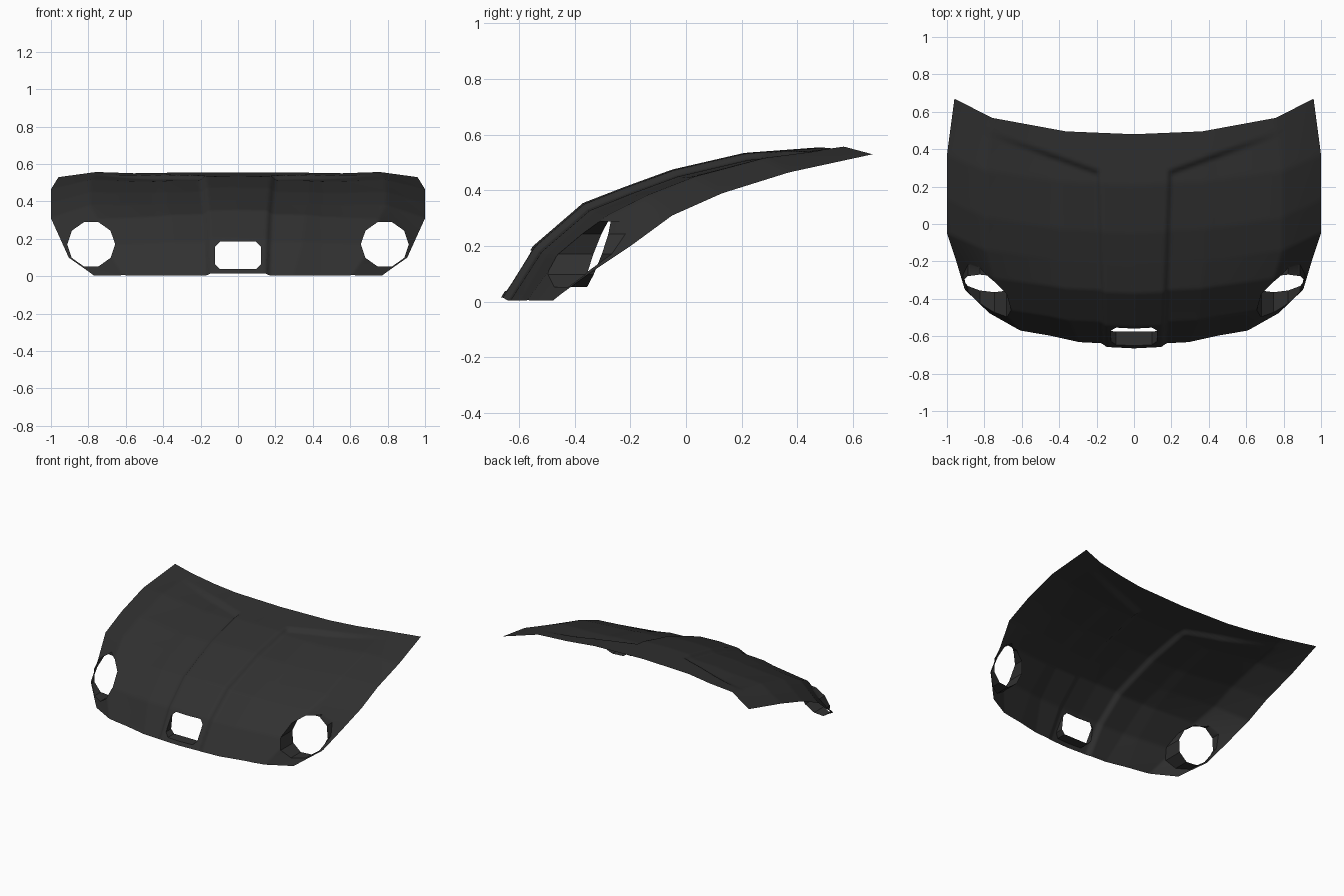
import bpy, bmesh, math
from mathutils import Vector

if "Cube" in bpy.data.objects:
    bpy.data.objects.remove(bpy.data.objects["Cube"])

NX, NV = 84, 84          # half-panel grid resolution


def lerp_table(keys, vals, q):
    for i in range(len(keys) - 1):
        if q <= keys[i + 1] or i == len(keys) - 2:
            f = (q - keys[i]) / (keys[i + 1] - keys[i])
            return vals[i] + (vals[i + 1] - vals[i]) * f


# Rows from nose to windscreen: centre y, z / edge x, y, z / lean of the normal
ROWS = [(-.665, .015, .77, -.48, .005, .85),
        (-.55, .20, .905, -.35, .10, .75),
        (-.37, .355, .95, -.20, .20, .5),
        (-.22, .413, 1.0, -.05, .31, .38),
        (-.05, .475, 1.0, .13, .39, .3),
        (.21, .535, 1.0, .37, .465, .2),
        (.48, .555, .96, .67, .53, .1)]
COLS = list(zip(*ROWS))
KEYS = [0, .17, .37, .5, .63, .8, 1]
T = [0, .38, .79, 1]


def surface(t, v):
    yc, zc, xe, ye, ze, lean = (lerp_table(KEYS, c, v) for c in COLS)
    x = t * xe
    y = yc + (ye - yc) * lerp_table(T, [0, .08, .46, 1], t)
    z = zc + (ze - zc) * lerp_table(T, [0, .05, .30, 1], t)
    # rear corner bulge
    z += .01 * max(0, 1 - abs(t - .79) / .21) * v ** 4
    # side panels sit below the raised centre spine and rear band
    d = min(x - (.165 + .035 * y), (.295 + (x - .2) * .36 - y) * .94)
    s = max(0, min(1, d / .035))
    dep = .022 * s * s * (3 - 2 * s) * max(0, min(1, (.8 - x) / .35))
    return Vector((x, y + dep * lean, max(.004, z - dep * math.sqrt(1 - lean * lean))))


bm = bmesh.new()
grid = [[bm.verts.new(surface(i / NX, j / NV)) for i in range(NX + 1)] for j in range(NV + 1)]
for j in range(NV):
    for i in range(NX):
        bm.faces.new((grid[j][i], grid[j][i + 1], grid[j + 1][i + 1], grid[j + 1][i]))


def cut_hole(poly, depth):
    """Cut a convex x-z outline (counter-clockwise) and run a sleeve back to y = depth(x, z)."""
    cx = sum(p[0] for p in poly) / len(poly)
    cz = sum(p[1] for p in poly) / len(poly)
    reach = max(math.hypot(p[0] - cx, p[1] - cz) for p in poly) + .04
    planes = []
    for a, b in zip(poly, poly[1:] + poly[:1]):
        n = Vector((b[1] - a[1], 0, a[0] - b[0])).normalized()
        planes.append((Vector((a[0], 0, a[1])), n))

    def dist(p):
        return max((p - o).dot(n) for o, n in planes)

    for o, n in planes:
        faces = []
        for f in bm.faces:
            c = f.calc_center_median()
            if c.y < 0 and math.hypot(c.x - cx, c.z - cz) < reach:
                faces.append(f)
        geom = faces + list({e for f in faces for e in f.edges}) + list({v for f in faces for v in f.verts})
        bmesh.ops.bisect_plane(bm, geom=geom, dist=1e-6, plane_co=o, plane_no=n)
    inside = [f for f in bm.faces if f.calc_center_median().y < 0 and dist(f.calc_center_median()) < -1e-6]
    bmesh.ops.delete(bm, geom=inside, context='FACES')
    rim = [e for e in bm.edges if e.is_boundary and all(abs(dist(v.co)) < 1e-4 and v.co.y < 0 for v in e.verts)]
    ext = bmesh.ops.extrude_edge_only(bm, edges=rim)['geom']
    for v in ext:
        if isinstance(v, bmesh.types.BMVert):
            v.co.y = depth(v.co.x, v.co.z)


# Headlight opening
lamp = [(.785 + .128 * math.cos(k * math.tau / 10), .171 + .124 * math.sin(k * math.tau / 10)) for k in range(10)]
cut_hole(lamp, lambda x, z: -.318 + (z - .17) * .36 + (x - .785) * .12)

# Nose intake opening
w, lo, hi, c = .122, .038, .185, .026
intake = [(w - c, lo), (w, lo + c), (w, hi - c), (w - c, hi),
          (c - w, hi), (-w, hi - c), (-w, lo + c), (c - w, lo)]
cut_hole(intake, lambda x, z: -.565 + (z - .11) * .15)

bmesh.ops.recalc_face_normals(bm, faces=bm.faces[:])
if sum(f.normal.z * f.calc_area() for f in bm.faces) < 0:
    bmesh.ops.reverse_faces(bm, faces=bm.faces[:])

# Hood panel object, mirrored across the centre line
mesh = bpy.data.meshes.new("hood_panel")
bm.to_mesh(mesh)
bm.free()
hood = bpy.data.objects.new("hood_panel", mesh)
bpy.context.collection.objects.link(hood)
paint = bpy.data.materials.new("charcoal_paint")
paint.diffuse_color = (.03, .03, .03, 1)
paint.use_nodes = True
paint.node_tree.nodes["Principled BSDF"].inputs["Base Color"].default_value = paint.diffuse_color
mesh.materials.append(paint)
mirror = hood.modifiers.new("mirror", 'MIRROR')
mirror.merge_threshold = .0005
bpy.context.view_layer.objects.active = hood
hood.select_set(True)
bpy.ops.object.shade_smooth_by_angle(angle=math.radians(35))
